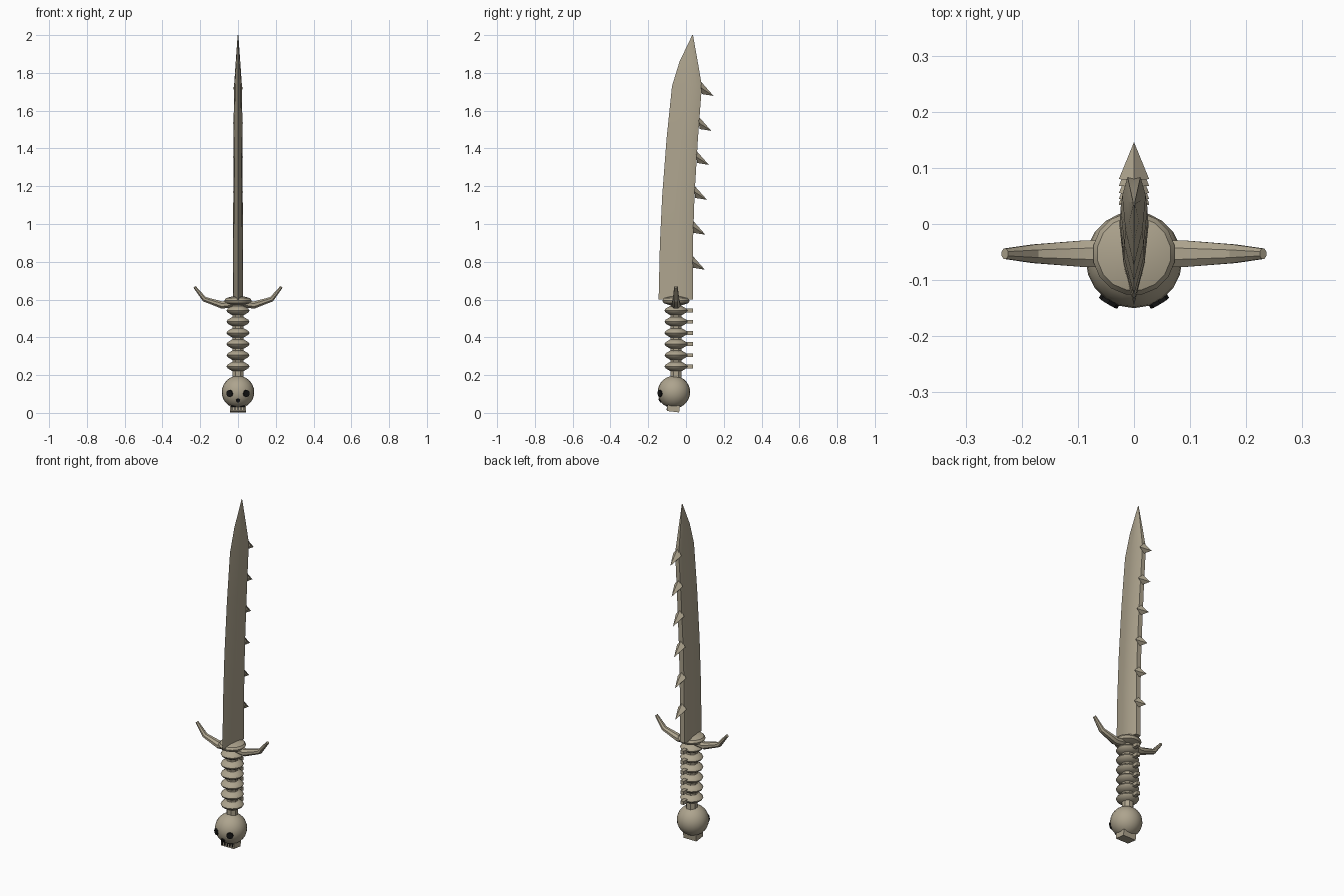
import bpy, bmesh, math
from mathutils import Vector, Matrix

if "Cube" in bpy.data.objects:
    bpy.data.objects.remove(bpy.data.objects["Cube"])


def material(name, rgb):
    m = bpy.data.materials.new(name)
    m.diffuse_color = (*rgb, 1)
    m.use_nodes = True
    m.node_tree.nodes["Principled BSDF"].inputs["Base Color"].default_value = m.diffuse_color
    return m


BONE = material("bone", (0.42, 0.37, 0.27))
BLACK = material("black", (0.008, 0.008, 0.008))
CY = -0.053  # handle axis


def finish(name, bm, mat=BONE, smooth=None):
    bmesh.ops.recalc_face_normals(bm, faces=bm.faces)
    me = bpy.data.meshes.new(name)
    bm.to_mesh(me)
    bm.free()
    ob = bpy.data.objects.new(name, me)
    bpy.context.collection.objects.link(ob)
    me.materials.append(mat)
    if smooth:
        bpy.ops.object.select_all(action='DESELECT')
        ob.select_set(True)
        bpy.context.view_layer.objects.active = ob
        bpy.ops.object.shade_smooth_by_angle(angle=math.radians(smooth))
    return ob


def loft(name, rings, smooth=None):
    """Skin a list of equal-sized point rings and cap both ends."""
    bm = bmesh.new()
    rows = [[bm.verts.new(p) for p in r] for r in rings]
    n = len(rows[0])
    for a, b in zip(rows, rows[1:]):
        for i in range(n):
            j = (i + 1) % n
            bm.faces.new((a[i], a[j], b[j], b[i]))
    bm.faces.new(rows[0])
    bm.faces.new(rows[-1])
    return finish(name, bm, smooth=smooth)


def lathe(name, profile, sides, smooth=None):
    """Turn (radius, z) points round the handle axis."""
    angles = [math.tau * (i + 0.5) / sides for i in range(sides)]
    return loft(name, [[(r * math.cos(a), CY + r * math.sin(a), z) for a in angles]
                       for r, z in profile], smooth)


def box(name, center, size, tilt=0, mat=BONE):
    bm = bmesh.new()
    m = Matrix.Translation(center) @ Matrix.Rotation(tilt, 4, 'X') @ Matrix.Diagonal((*size, 1))
    bmesh.ops.create_cube(bm, size=1, matrix=m)
    return finish(name, bm, mat)


# Blade: cutting edge at the front, ridge near the flat spine
stations = [  # z, edge y, spine y, half thickness
    (0.60, -0.145, 0.036, 0.026), (0.90, -0.138, 0.037, 0.026),
    (1.15, -0.126, 0.045, 0.025), (1.45, -0.103, 0.063, 0.024),
    (1.73, -0.074, 0.084, 0.021), (1.86, -0.034, 0.062, 0.012),
    (2.00, 0.033, 0.037, 0.002)]
rings = []
for z, e, s, t in stations:
    ridge, mid = s - 0.21 * (s - e), e + 0.4 * (s - e)
    half = [(t * 0.72, mid), (t, ridge), (t * 0.55, s)]
    rings.append([(0, e, z)] + [(x, y, z) for x, y in half]
                 + [(-x, y, z) for x, y in reversed(half)])
loft("blade", rings, smooth=25)

# Barbs along the spine: four-sided, pointing back and down
for y, z in [(0.080, 1.72), (0.068, 1.535), (0.055, 1.355),
             (0.045, 1.17), (0.037, 0.985), (0.034, 0.80)]:
    bm = bmesh.new()
    base = [bm.verts.new(p) for p in [(0, y - 0.002, z + 0.035), (0.027, y, z),
                                      (0, y + 0.004, z - 0.032), (-0.027, y, z)]]
    tip = bm.verts.new((0, y + 0.066, z - 0.042))
    bm.faces.new(base)
    for i in range(4):
        bm.faces.new((base[i], base[(i + 1) % 4], tip))
    finish("spine_barb", bm)

# Handle core, vertebra discs and their rear stubs
lathe("handle_core", [(0.032, 0.18), (0.032, 0.59)], 8)
for i in range(6):
    z = 0.246 + i * 0.0592
    lathe("vertebra", [(0.032, z - 0.024), (0.056, z - 0.010), (0.062, z),
                       (0.056, z + 0.010), (0.032, z + 0.024)], 16, smooth=40)
    box("vertebra_stub", (0, 0.015, z), (0.022, 0.044, 0.02))

# Guard disc under the blade
lathe("guard_disc", [(0.04, 0.572), (0.068, 0.582), (0.074, 0.595),
                     (0.066, 0.607), (0.035, 0.616)], 16, smooth=40)

# Horn-shaped guard arms: tapered octagonal tubes
path = [(0.03, 0.578, 0.026, 0), (0.085, 0.571, 0.026, 0.1),
        (0.178, 0.602, 0.018, 0.6), (0.230, 0.667, 0.010, 0.9)]
for side in (-1, 1):
    arm = []
    for x, z, r, slope in path:
        ring = []
        for k in range(8):
            a = math.tau * (k + 0.5) / 8
            u, v = r * math.cos(a), 0.8 * r * math.sin(a)
            ring.append((side * (x - v * math.sin(slope)), CY + u, z + v * math.cos(slope)))
        arm.append(ring)
    loft("guard_arm", arm, smooth=30)

# Skull pommel
SKULL = Vector((0, -0.064, 0.11))
bm = bmesh.new()
bmesh.ops.create_uvsphere(bm, u_segments=20, v_segments=14, radius=0.086,
                          matrix=Matrix.Translation(SKULL))
finish("skull", bm, smooth=40)

# Jaw block with dark gaps between the teeth
box("jaw", (0, -0.066, 0.024), (0.084, 0.064, 0.036), -0.12)
for i in range(5):
    box("tooth_gap", (-0.032 + i * 0.016, -0.0985, 0.026), (0.006, 0.006, 0.022), -0.12, BLACK)
box("mouth_line", (0, -0.0995, 0.036), (0.076, 0.006, 0.007), -0.12, BLACK)


# Eye sockets and nose: thin discs lying on the skull
def socket(name, x, z, radius):
    d = Vector((x, 0, z - SKULL.z))
    d.y = -math.sqrt(0.086 ** 2 - d.length_squared)
    bm = bmesh.new()
    m = Matrix.Translation(SKULL + d) @ d.to_track_quat('Z', 'Y').to_matrix().to_4x4()
    bmesh.ops.create_cone(bm, cap_ends=True, segments=8, radius1=radius, radius2=radius,
                          depth=0.009, matrix=m)
    finish(name, bm, BLACK)


for s in (-1, 1):
    socket("eye_socket", s * 0.044, 0.103, 0.019)
socket("nose_socket", 0, 0.066, 0.011)
